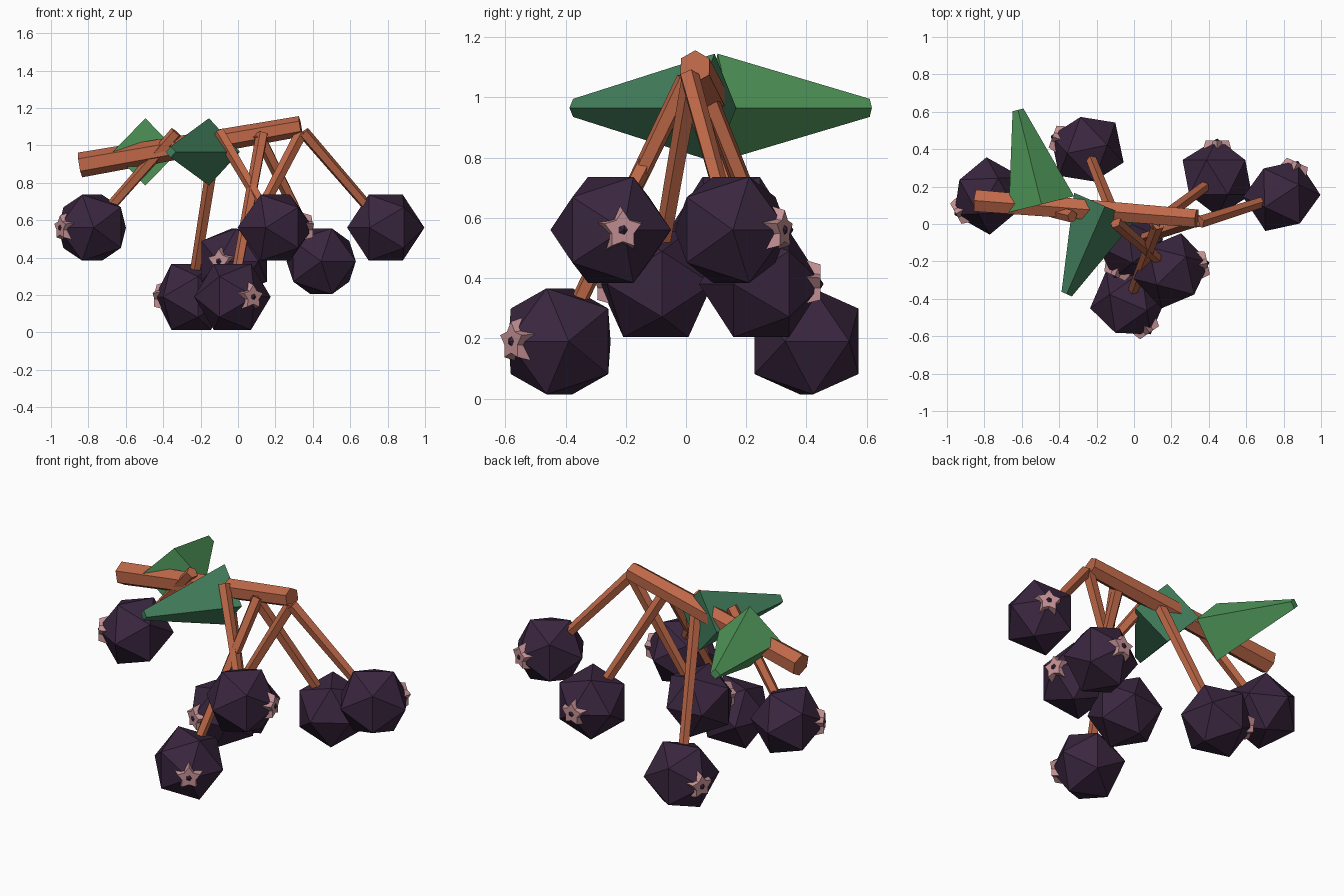
import bpy, bmesh, math
from mathutils import Vector, Matrix

cube = bpy.data.objects.get("Cube")
if cube:
    bpy.data.objects.remove(cube, do_unlink=True)


def material(name, *rgb):
    lin = [((c / 255 + 0.055) / 1.055) ** 2.4 for c in rgb] + [1.0]
    m = bpy.data.materials.new(name)
    m.use_nodes = True
    m.diffuse_color = lin
    m.node_tree.nodes["Principled BSDF"].inputs["Base Color"].default_value = lin
    return m


BARK = material("bark_brown", 190, 104, 72)
BERRY = material("berry_purple", 58, 38, 63)
CROWN = material("crown_pink", 198, 146, 150)
LIGHT = material("light_leaf_green", 82, 155, 92)
DARK = material("dark_leaf_green", 66, 126, 92)


def finish(name, bm, mat):
    bmesh.ops.recalc_face_normals(bm, faces=bm.faces)
    mesh = bpy.data.meshes.new(name)
    bm.to_mesh(mesh)
    bm.free()
    mesh.materials.append(mat)
    obj = bpy.data.objects.new(name, mesh)
    bpy.context.collection.objects.link(obj)


def prism(name, start, end, r_start, r_end, sides, mat, notch=1.0):
    """Tapered prism with a vertex at the top; notch < 1 makes a star section."""
    start, end = Vector(start), Vector(end)
    axis = (end - start).normalized()
    side = axis.cross(Vector((0, 0, 1))).normalized()
    up = side.cross(axis)
    bm = bmesh.new()
    rings = []
    for centre, radius in ((start, r_start), (end, r_end)):
        ring = []
        for i in range(sides):
            a = math.pi / 2 + math.tau * i / sides
            r = radius * (notch if i % 2 else 1)
            ring.append(bm.verts.new(centre + (side * math.cos(a) + up * math.sin(a)) * r))
        rings.append(ring)
    for i in range(sides):
        j = (i + 1) % sides
        bm.faces.new((rings[0][i], rings[0][j], rings[1][j], rings[1][i]))
    bm.faces.new(rings[0])
    bm.faces.new(rings[1])
    finish(name, bm, mat)


def berry(name, centre, angle, turn):
    """Low-poly berry whose pole and star crown point sideways at the given angle."""
    a = math.radians(angle)
    centre = Vector(centre)
    pole = Vector((math.cos(a), math.sin(a), 0))
    x = Vector((-math.sin(a), math.cos(a), 0)) * turn
    basis = Matrix((x, pole.cross(x), pole)).transposed().to_4x4()
    bm = bmesh.new()
    bmesh.ops.create_icosphere(bm, subdivisions=1, radius=0.207,
                               matrix=Matrix.Translation(centre) @ basis)
    finish(name, bm, BERRY)
    prism(name + "_crown", centre + pole * 0.13, centre + pole * 0.197,
          0.085, 0.065, 10, CROWN, 0.6)


# Main branch
prism("branch", (-0.845, 0.125, 0.895), (0.335, 0.03, 1.102), 0.067, 0.055, 6, BARK)

# Leaves
prism("light_leaf", (-0.495, 0.105, 0.965), (-0.62, 0.61, 0.965), 0.18, 0.03, 4, LIGHT)
prism("dark_leaf", (-0.155, 0.095, 0.965), (-0.36, -0.375, 0.965), 0.18, 0.03, 4, DARK)

# Berries with their stems: berry centre, stem top, crown angle, turn
cluster = [
    ((-0.78, 0.15, 0.56), (-0.33, 0.04, 1.07), 209, 1),
    ((0.79, 0.15, 0.56), (0.35, 0.01, 1.07), 65, -1),
    ((0.445, 0.25, 0.38), (0.11, 0.0, 1.06), 90, 1),
    ((0.20, -0.25, 0.56), (-0.10, 0.01, 1.07), 12, 1),
    ((-0.03, -0.42, 0.19), (0.13, 0.0, 1.06), 305, 1),
    ((-0.25, 0.40, 0.19), (-0.11, 0.05, 1.06), 160, 1),
    ((-0.02, -0.10, 0.38), (0.34, 0.02, 1.07), 245, 1),
]
for n, (centre, top, angle, turn) in enumerate(cluster, 1):
    berry(f"berry_{n}", centre, angle, turn)
    prism(f"stem_{n}", top, centre, 0.034, 0.028, 5, BARK)
